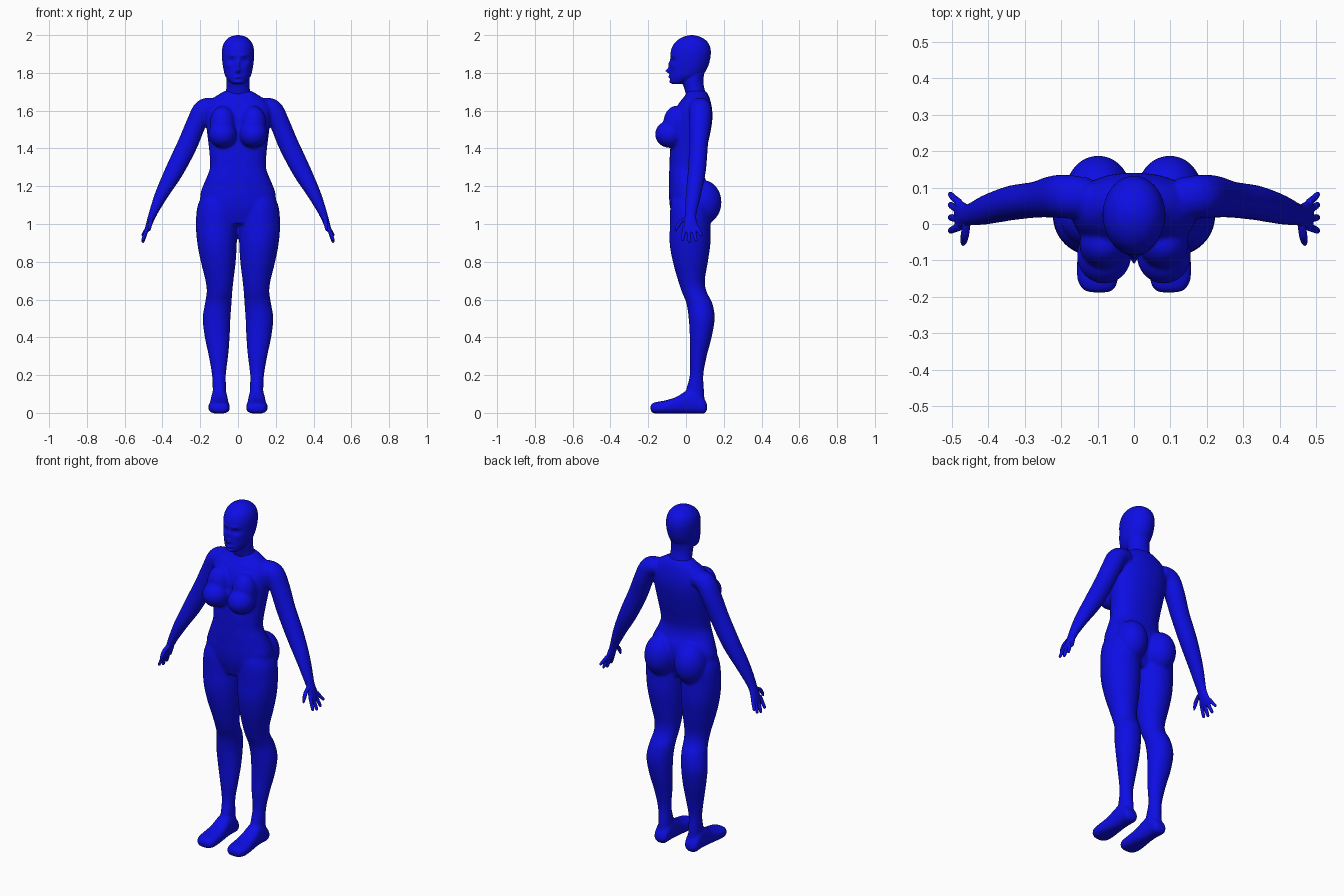
import bpy, bmesh, math
from mathutils import Vector, Matrix

blue = bpy.data.materials.new("royal blue")
blue.diffuse_color = (0.004, 0.004, 0.78, 1)


def catmull(a, b, c, d, t):
    return [0.5 * (2 * q + (r - p) * t + (2 * p - 5 * q + 4 * r - s) * t * t
                   + (3 * q - p - 3 * r + s) * t ** 3) for p, q, r, s in zip(a, b, c, d)]


def smooth_rows(rows, steps):
    """Interpolate rows of numbers with a smooth spline."""
    out = []
    for i in range(len(rows) - 1):
        a, d = rows[max(i - 1, 0)], rows[min(i + 2, len(rows) - 1)]
        out += [catmull(a, rows[i], rows[i + 1], d, k / steps) for k in range(steps)]
    return out + [list(rows[-1])]


def loft(bm, rings, segs=32, power=2.0):
    """Skin a list of (centre, axis_u, axis_v) superellipse rings and cap the ends."""
    loops = []
    for c, u, v in rings:
        loop = []
        for k in range(segs):
            a = 2 * math.pi * k / segs
            ca, sa = math.cos(a), math.sin(a)
            cu = math.copysign(abs(ca) ** (2 / power), ca)
            sv = math.copysign(abs(sa) ** (2 / power), sa)
            loop.append(bm.verts.new(c + u * cu + v * sv))
        loops.append(loop)
    for p, q in zip(loops, loops[1:]):
        for k in range(segs):
            j = (k + 1) % segs
            bm.faces.new((p[k], p[j], q[j], q[k]))
    bm.faces.new(loops[0][::-1])
    bm.faces.new(loops[-1])
    return [v for l in loops for v in l]


def upright(bm, rows, side=1, steps=5, **kw):
    """Rows are (z, x_min, x_max, y_front, y_back)."""
    return loft(bm, [(Vector((side * (a + b) / 2, (f + k) / 2, z)),
                      Vector(((b - a) / 2, 0, 0)), Vector((0, (k - f) / 2, 0)))
                     for z, a, b, f, k in smooth_rows(rows, steps)], **kw)


def limb(bm, rows, side=1, steps=5, segs=24):
    """Rows are (x, y, z, thickness, depth along y)."""
    pts = smooth_rows(rows, steps)
    rings = []
    for i, (x, y, z, r, d) in enumerate(pts):
        p, q = pts[max(i - 1, 0)], pts[min(i + 1, len(pts) - 1)]
        t = Vector((q[0] - p[0], 0, q[2] - p[2])).normalized()
        rings.append((Vector((side * x, y, z)),
                      Vector((-t.z * side, 0, t.x)) * r, Vector((0, d, 0))))
    loft(bm, rings, segs)


def ball(bm, centre, radii):
    m = Matrix.Translation(centre) @ Matrix.Diagonal((*radii, 1))
    bmesh.ops.create_uvsphere(bm, u_segments=32, v_segments=20, radius=1, matrix=m)


def finish(name, bm, voxel, smooth):
    """Fuse the overlapping shells into one smooth skin."""
    bmesh.ops.recalc_face_normals(bm, faces=bm.faces)
    me = bpy.data.meshes.new(name)
    bm.to_mesh(me)
    bm.free()
    me.materials.append(blue)
    ob = bpy.data.objects.new(name, me)
    bpy.context.collection.objects.link(ob)
    r = ob.modifiers.new("fuse", 'REMESH')
    r.mode, r.voxel_size, r.use_smooth_shade = 'VOXEL', voxel, True
    s = ob.modifiers.new("soften", 'SMOOTH')
    s.factor, s.iterations = 0.5, smooth
    return ob


# Body: torso, bust, hips, legs, feet and arms
bm = bmesh.new()
torso = [(1.00, .10, -.06, .08), (1.08, .19, -.083, .11), (1.15, .2, -.09, .125),
         (1.20, .186, -.09, .12), (1.25, .165, -.09, .098), (1.30, .148, -.088, .09),
         (1.36, .15, -.086, .10), (1.42, .156, -.082, .115), (1.50, .166, -.078, .132),
         (1.56, .172, -.072, .14), (1.61, .17, -.055, .138), (1.65, .15, -.03, .13),
         (1.68, .112, -.005, .12), (1.705, .07, .005, .105)]
upright(bm, [(z, -w, w, f, b) for z, w, f, b in torso], segs=48, power=2.2)

leg = [(1.18, .04, .17, -.06, .10), (1.10, .01, .213, -.082, .13), (1.00, .004, .223, -.085, .13),
       (.90, .006, .216, -.087, .13), (.80, .012, .197, -.07, .116), (.70, .024, .172, -.042, .10),
       (.64, .03, .166, -.022, .11), (.58, .034, .175, .002, .14), (.50, .04, .187, .014, .152),
       (.40, .044, .176, .02, .136), (.30, .052, .155, .02, .11), (.20, .064, .138, .02, .092),
       (.12, .062, .134, .0, .096), (.04, .062, .134, -.01, .10)]
# Foot rows: y, x_min, x_max, z_bottom, z_top
foot = [(.112, .075, .125, .015, .045), (.095, .06, .14, -.004, .075), (.05, .055, .143, -.004, .12),
        (0, .053, .145, -.004, .115), (-.05, .048, .15, -.004, .085), (-.11, .043, .157, -.004, .066),
        (-.155, .044, .155, -.004, .058), (-.18, .055, .14, .002, .05), (-.188, .07, .12, .015, .038)]
arm = [(.12, .075, 1.622, .045, .052), (.18, .075, 1.607, .055, .06), (.222, .075, 1.53, .053, .058),
       (.268, .067, 1.42, .054, .05), (.335, .058, 1.285, .05, .048), (.40, .041, 1.165, .037, .042),
       (.442, .028, 1.075, .025, .033), (.46, .025, 1.03, .019, .028)]
for s in (1, -1):
    upright(bm, leg, s)
    loft(bm, [(Vector((s * (a + b) / 2, y, (lo + hi) / 2)), Vector(((b - a) / 2, 0, 0)),
               Vector((0, 0, (hi - lo) / 2))) for y, a, b, lo, hi in smooth_rows(foot, 4)], power=2.6)
    limb(bm, arm, s)
    ball(bm, (s * .082, -.086, 1.475), (.075, .078, .072))
    ball(bm, (s * .082, -.055, 1.53), (.068, .066, .095))
    ball(bm, (s * .098, .088, 1.115), (.09, .1, .118))
finish("body", bm, .007, 10)

# Head and neck
bm = bmesh.new()
neck = [(1.64, .07, .02, .12), (1.68, .068, .002, .108), (1.72, .062, -.01, .097),
        (1.76, .062, -.02, .092), (1.82, .06, -.01, .1)]
upright(bm, [(z, -w, w, f, b) for z, w, f, b in neck])
skull = [(1.742, .03, -.075, -.01), (1.755, .047, -.085, .03), (1.785, .068, -.085, .085),
         (1.83, .079, -.084, .115), (1.88, .085, -.082, .129), (1.92, .085, -.079, .131),
         (1.955, .076, -.063, .12), (1.98, .057, -.035, .096), (1.994, .034, -.005, .066),
         (2.0, .008, .02, .04)]
face = upright(bm, [(z, -w, w, f, b) for z, w, f, b in skull], segs=96, steps=10)
# Face relief: x, z, spread x, spread z, push along y
relief = [(0, 1.81, .011, .012, -.024), (0, 1.842, .009, .022, -.012), (0, 1.779, .019, .007, -.009),
          (0, 1.765, .018, .004, .005), (0, 1.752, .016, .008, -.004)]
for s in (1, -1):
    relief += [(s * .034, 1.866, .017, .011, .014), (s * .03, 1.893, .022, .008, -.006),
               (s * .034, 1.866, .009, .005, -.006), (s * .05, 1.835, .016, .014, -.004)]
for v in face:
    if v.co.y < .02:
        x, z = v.co.x, v.co.z
        v.co.y += sum(d * math.exp(-((x - a) / p) ** 2 - ((z - b) / q) ** 2)
                      for a, b, p, q, d in relief)
finish("head", bm, .004, 3)

# Hands with fingers and thumb
fingers = [(.058, .08, .935), (.038, .052, .908), (.014, .018, .9), (-.008, -.018, .91)]
for s, name in ((1, "left_hand"), (-1, "right_hand")):
    bm = bmesh.new()
    limb(bm, [(.448, .026, 1.06, .023, .03), (.46, .025, 1.03, .019, .029),
              (.472, .025, .995, .016, .037), (.483, .025, .965, .012, .04),
              (.486, .025, .955, .006, .034)], s)
    for y0, y1, z1 in fingers:
        ym = (y0 + y1) / 2
        limb(bm, [(.478, y0, .985, .01, .011), (.492, ym, (.985 + z1) / 2, .01, .0105),
                  (.503, y1, z1 + .008, .008, .009), (.505, y1, z1, .003, .004)], s, segs=12)
    limb(bm, [(.458, .008, 1.035, .012, .014), (.463, -.025, 1.015, .012, .014),
              (.467, -.046, .985, .01, .011), (.469, -.056, .962, .004, .005)], s, segs=12)
    finish(name, bm, .003, 3)
